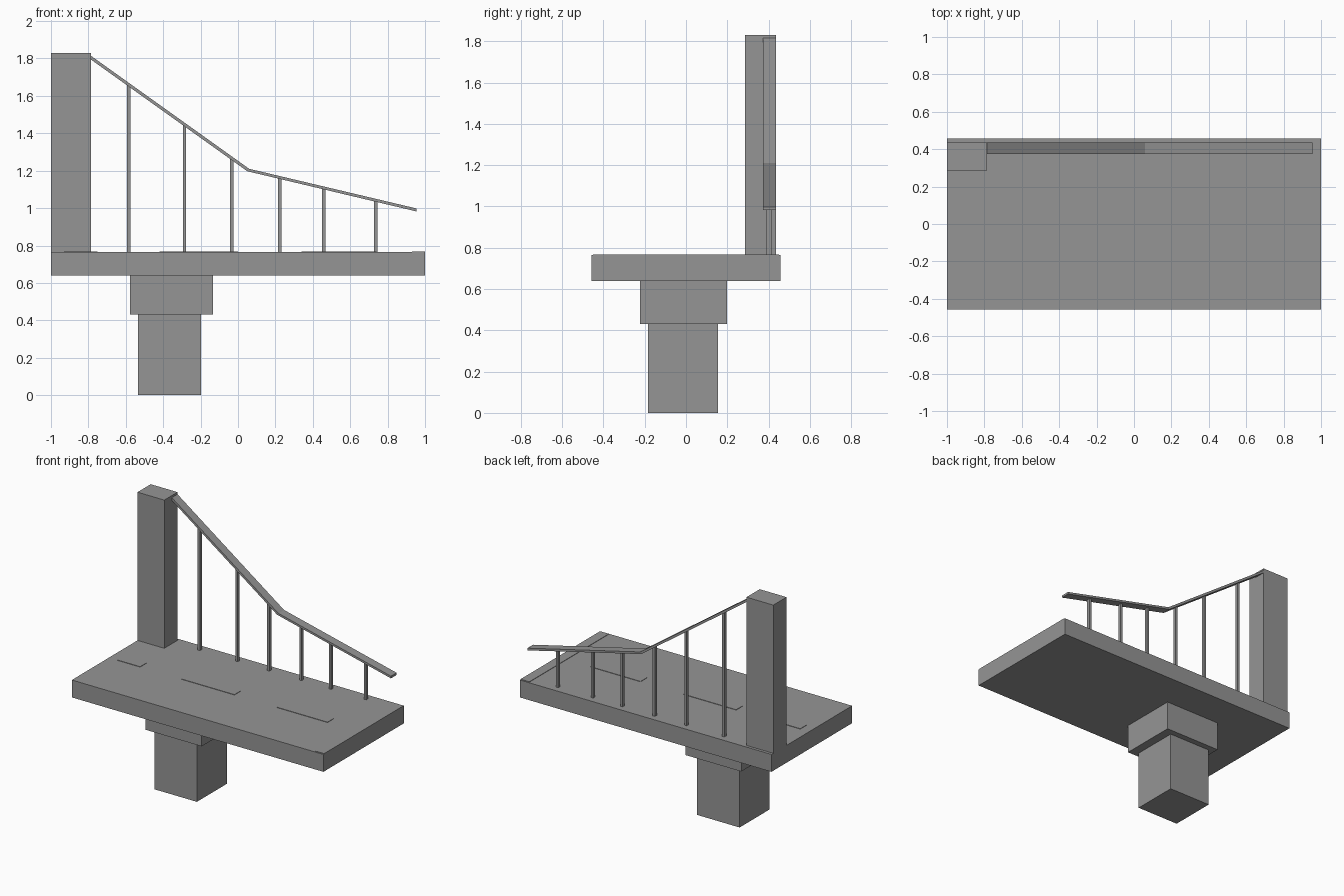
import bpy
import bmesh
from mathutils import Vector

cube = bpy.data.objects.get("Cube")
if cube:
    bpy.data.objects.remove(cube, do_unlink=True)

# One flat concrete grey for everything
GREY = (0.3, 0.3, 0.3, 1)
concrete = bpy.data.materials.new("concrete_grey")
concrete.use_nodes = True
concrete.diffuse_color = GREY
concrete.node_tree.nodes["Principled BSDF"].inputs["Base Color"].default_value = GREY


def finish(name, bm):
    bmesh.ops.recalc_face_normals(bm, faces=bm.faces)
    mesh = bpy.data.meshes.new(name)
    bm.to_mesh(mesh)
    bm.free()
    mesh.materials.append(concrete)
    obj = bpy.data.objects.new(name, mesh)
    bpy.context.collection.objects.link(obj)
    return obj


def box(name, xs, ys, zs):
    """Box given by its extent on each axis."""
    bm = bmesh.new()
    bmesh.ops.create_cube(bm, size=1)
    lo, hi = (Vector(v) for v in zip(xs, ys, zs))
    for v in bm.verts:
        v.co = (lo + hi) / 2 + v.co * (hi - lo)
    return finish(name, bm)


def extrude_profile(name, outline, ys):
    """Extrude an outline in the xz plane along y."""
    bm = bmesh.new()
    face = bm.faces.new([bm.verts.new((x, ys[0], z)) for x, z in outline])
    new = bmesh.ops.extrude_face_region(bm, geom=[face])["geom"]
    verts = [g for g in new if isinstance(g, bmesh.types.BMVert)]
    bmesh.ops.translate(bm, vec=(0, ys[1] - ys[0], 0), verts=verts)
    return finish(name, bm)


DECK = 0.765

# Pier, its cap, the deck and the tower
box("pier", (-0.535, -0.197), (-0.185, 0.155), (0, 0.43))
box("pier_cap", (-0.578, -0.133), (-0.222, 0.198), (0.43, 0.64))
box("deck", (-1, 1), (-0.458, 0.458), (0.64, DECK))
box("tower", (-1, -0.787), (0.287, 0.437), (DECK, 1.83))

# Bent flat cable
top = [(-0.79, 1.817), (0.06, 1.21), (0.955, 0.998)]
under = [(-0.79, 1.797), (0.05, 1.197), (0.955, 0.982)]
extrude_profile("cable", top + under[::-1], (0.373, 0.437))


def cable_height(x):
    for (x0, z0), (x1, z1) in zip(under, under[1:]):
        if x <= x1:
            return z0 + (z1 - z0) * (x - x0) / (x1 - x0)


# Hangers, cut at the slope of the cable
R = 0.009
for i, x in enumerate((-0.585, -0.286, -0.033, 0.223, 0.458, 0.736)):
    outline = [(x - R, DECK), (x + R, DECK),
               (x + R, cable_height(x + R) + 0.003),
               (x - R, cable_height(x - R) + 0.003)]
    extrude_profile(f"hanger_{i + 1}", outline, (0.391, 0.413))

# Thin road plates: centre dashes and the end strip
for i, xs in enumerate(((-0.93, -0.75), (-0.42, 0), (0.34, 0.74))):
    box(f"lane_dash_{i + 1}", xs, (-0.04, 0.03), (DECK, DECK + 0.003))
box("end_strip", (0.93, 1), (-0.45, 0.45), (DECK, DECK + 0.003))
